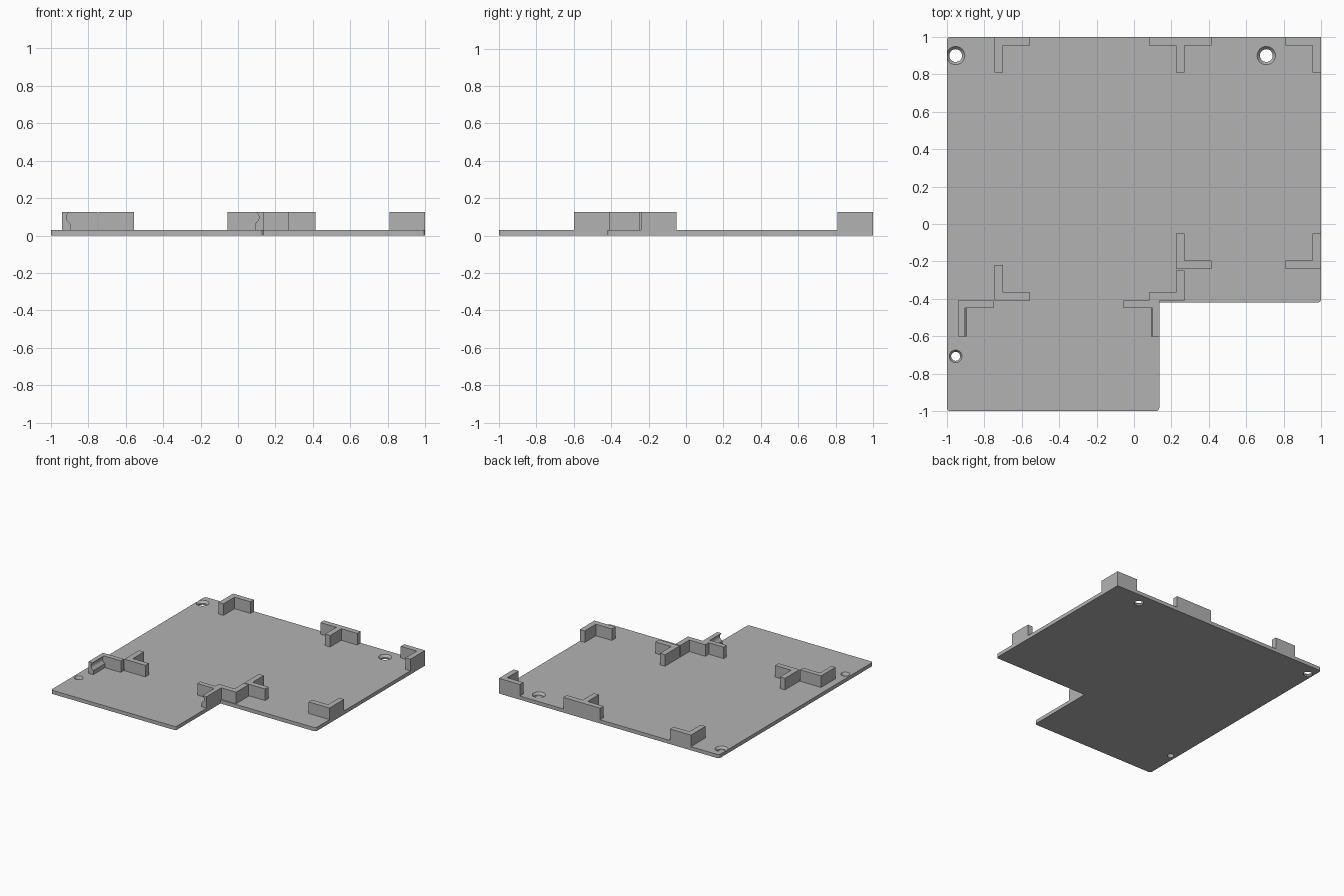
import bpy, bmesh
from math import cos, sin, tau

cube = bpy.data.objects.get("Cube")
if cube:
    bpy.data.objects.remove(cube, do_unlink=True)

BASE, TOP, WALL = 0.03, 0.125, 0.045

grey = bpy.data.materials.new("plain grey")
grey.use_nodes = True
colour = (0.45, 0.45, 0.45, 1)
grey.diffuse_color = colour
grey.node_tree.nodes["Principled BSDF"].inputs["Base Color"].default_value = colour


def finish(name, bm):
    bmesh.ops.recalc_face_normals(bm, faces=bm.faces)
    mesh = bpy.data.meshes.new(name)
    bm.to_mesh(mesh)
    bm.free()
    mesh.materials.append(grey)
    obj = bpy.data.objects.new(name, mesh)
    bpy.context.collection.objects.link(obj)
    return obj


def prism(name, points, offset, round_corners=()):
    """Extrude a closed polygon by a vector, optionally rounding some corners."""
    bm = bmesh.new()
    verts = [bm.verts.new(p) for p in points]
    face = bm.faces.new(verts)
    if round_corners:
        bmesh.ops.bevel(bm, geom=[verts[i] for i in round_corners], offset=0.018,
                        segments=4, profile=0.5, affect='VERTICES')
        face = bm.faces[:][0]
    new = bmesh.ops.extrude_face_region(bm, geom=[face])["geom"]
    bmesh.ops.translate(bm, vec=offset,
                        verts=[g for g in new if isinstance(g, bmesh.types.BMVert)])
    return finish(name, bm)


def upright(name, outline):
    return prism(name, [(x, y, BASE) for x, y in outline], (0, 0, TOP - BASE))


def corner_bracket(name, x, y, dx, dy, along=0.19, across=0.19):
    """L-shaped wall whose outer corner is (x, y), arms running along dx and dy."""
    outline = [(0, 0), (along, 0), (along, WALL), (WALL, WALL), (WALL, across), (0, across)]
    return upright(name, [(x + dx * u, y + dy * v) for u, v in outline])


# Base plate with a cut-away front left corner
outline = [(-1, 1), (-1, -1), (0.135, -1), (0.135, -0.42), (1, -0.42), (1, 1)]
plate = prism("base_plate", [(x, y, 0) for x, y in outline], (0, 0, BASE), (0, 1, 2, 4))

# Countersunk screw holes
for name, x, y, r, rim in (("back_right", -0.953, 0.9, 0.034, 0.049),
                           ("back_left", 0.707, 0.9, 0.034, 0.049),
                           ("front_right", -0.953, -0.707, 0.024, 0.034)):
    bm = bmesh.new()
    n = 32
    rings = []
    for radius, z in ((r, -0.02), (r, 0.012), (rim, BASE), (rim, 0.05)):
        rings.append([bm.verts.new((x + radius * cos(tau * i / n),
                                    y + radius * sin(tau * i / n), z)) for i in range(n)])
    for a, b in zip(rings, rings[1:]):
        for i in range(n):
            j = (i + 1) % n
            bm.faces.new((a[i], a[j], b[j], b[i]))
    bm.faces.new(rings[0])
    bm.faces.new(rings[-1])
    cutter = finish(name + "_hole_cutter", bm)
    cutter.hide_render = True
    cutter.hide_set(True)
    cut = plate.modifiers.new(name + "_hole", 'BOOLEAN')
    cut.operation = 'DIFFERENCE'
    cut.solver = 'EXACT'
    cut.object = cutter

# Corner brackets that hold the boards
corner_bracket("back_right_bracket", -0.745, 1, 1, -1)
corner_bracket("back_left_bracket", 1, 1, -1, -1)
corner_bracket("front_left_bracket", 1, -0.24, -1, 1)
corner_bracket("middle_left_bracket", 0.225, -0.24, 1, 1)
corner_bracket("middle_bracket", 0.27, -0.41, -1, 1, across=0.162)
corner_bracket("middle_right_bracket", -0.745, -0.41, 1, 1)

# T-shaped bracket shared by the two back bays
upright("back_middle_bracket",
        [(0.08, 1), (0.415, 1), (0.415, 0.955), (0.27, 0.955),
         (0.27, 0.81), (0.225, 0.81), (0.225, 0.955), (0.08, 0.955)])

# Front clips: a plain arm plus an arm with a rounded groove on its inner face
groove = [(0, BASE), (0, 0.062), (0.008, 0.072), (0.017, 0.08), (0.022, 0.09),
          (0.022, 0.102), (0.017, 0.113), (0.008, TOP)]
for name, x, d in (("front_right_clip", -0.94, 1), ("front_middle_clip", 0.135, -1)):
    inner = x + d * WALL
    end = x + d * 0.19
    upright(name + "_arm", [(x, -0.41), (end, -0.41), (end, -0.45), (x, -0.45)])
    profile = [(x, TOP), (x, BASE)] + [(inner - d * u, z) for u, z in groove]
    prism(name + "_grooved_arm", [(u, -0.6, z) for u, z in profile], (0, 0.15, 0))
